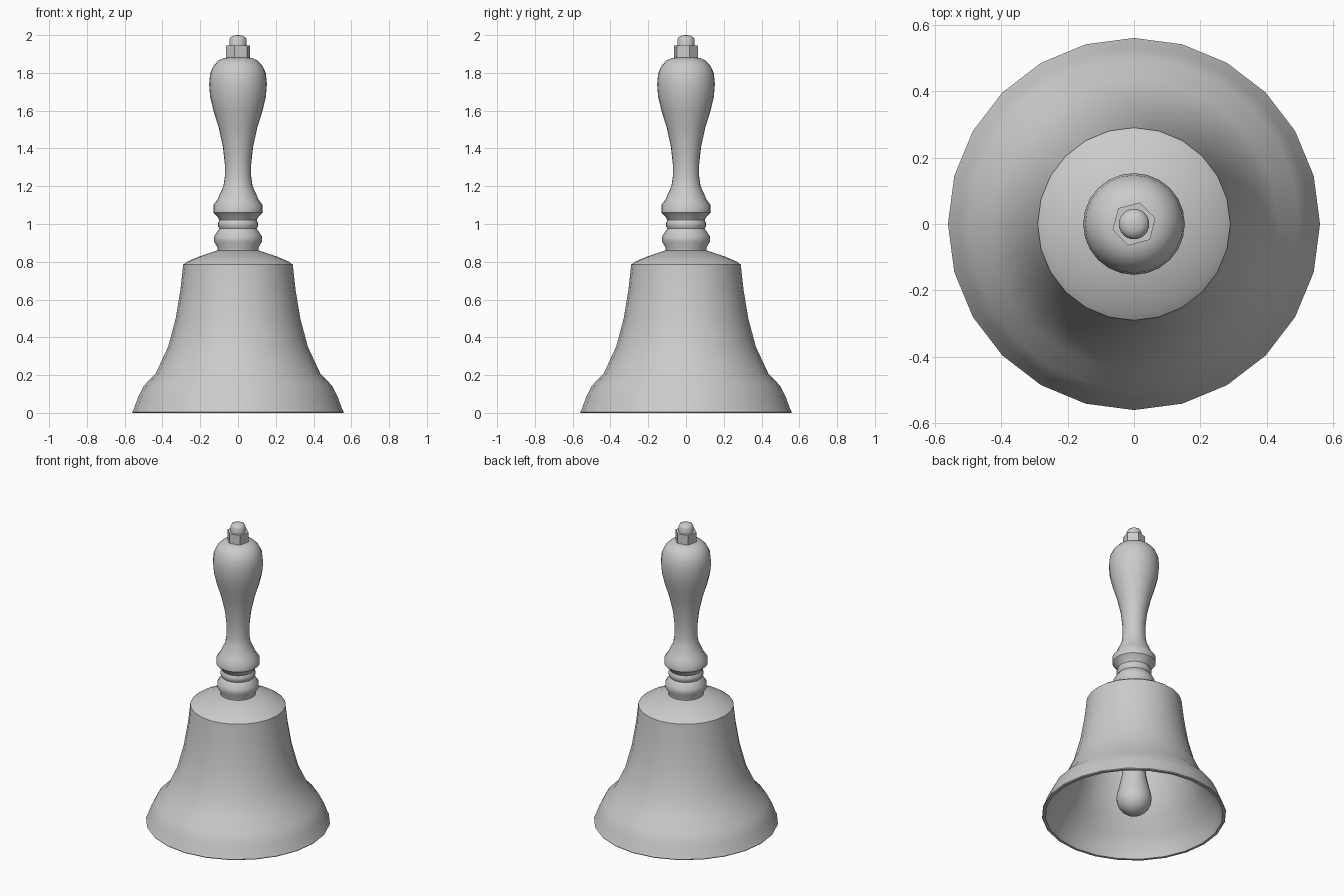
import bpy, bmesh, math

def lathe(name, profile, sides=24, turn=0.0, angle=40):
    """Revolve (radius, z) points about the z axis; zero radius makes a pole."""
    bm = bmesh.new()
    rings = []
    for r, z in profile:
        if r == 0:
            rings.append([bm.verts.new((0, 0, z))] * sides)
        else:
            rings.append([bm.verts.new((r * math.cos(turn + math.tau * i / sides),
                                        r * math.sin(turn + math.tau * i / sides), z))
                          for i in range(sides)])
    for a, b in zip(rings, rings[1:]):
        for i in range(sides):
            j = (i + 1) % sides
            bm.faces.new(list(dict.fromkeys((a[i], a[j], b[j], b[i]))))
    bmesh.ops.recalc_face_normals(bm, faces=bm.faces)
    mesh = bpy.data.meshes.new(name)
    bm.to_mesh(mesh)
    bm.free()
    obj = bpy.data.objects.new(name, mesh)
    bpy.context.collection.objects.link(obj)
    bpy.ops.object.select_all(action='DESELECT')
    obj.select_set(True)
    bpy.context.view_layer.objects.active = obj
    bpy.ops.object.shade_smooth_by_angle(angle=math.radians(angle))
    return obj

# Flared bell: outer wall from crown to rim, then back up the inner wall
lathe("bell", [
    (0, 0.865), (0.11, 0.86), (0.20, 0.83), (0.27, 0.80), (0.29, 0.785), (0.292, 0.765),
    (0.305, 0.65), (0.33, 0.50), (0.37, 0.35), (0.435, 0.21), (0.497, 0.145),
    (0.53, 0.08), (0.55, 0.025), (0.56, 0.005), (0.557, 0), (0.54, 0),
    (0.52, 0.06), (0.485, 0.125), (0.418, 0.205), (0.352, 0.34), (0.312, 0.49),
    (0.287, 0.65), (0.273, 0.765), (0.20, 0.81), (0, 0.845)])

# Turned handle with two beads at the foot
lathe("handle", [
    (0, 0.845), (0.108, 0.845), (0.108, 0.875), (0.126, 0.905), (0.126, 0.935),
    (0.106, 0.965), (0.098, 0.975), (0.106, 0.99), (0.106, 1.005), (0.098, 1.02),
    (0.106, 1.035), (0.131, 1.06), (0.131, 1.10), (0.108, 1.13), (0.096, 1.16),
    (0.077, 1.20), (0.07, 1.25), (0.07, 1.32), (0.08, 1.41), (0.102, 1.51),
    (0.13, 1.60), (0.147, 1.67), (0.153, 1.74), (0.147, 1.80), (0.128, 1.84),
    (0.103, 1.866), (0.07, 1.88), (0, 1.882)])

# Hexagonal nut and round bolt end
lathe("nut", [(0, 1.87), (0.067, 1.87), (0.067, 1.945), (0, 1.945)],
      sides=6, turn=math.radians(15))
lathe("bolt_end", [(0, 1.93), (0.046, 1.93), (0.046, 1.975), (0.038, 1.99),
                   (0.022, 1.998), (0, 2.0)])

# Pear-shaped clapper hanging inside
ball = [(0.107 * math.sin(math.radians(a)), 0.11 - 0.107 * math.cos(math.radians(a)))
        for a in range(15, 106, 15)]
lathe("clapper", [(0, 0.003)] + ball + [
    (0.09, 0.195), (0.076, 0.26), (0.066, 0.34), (0.055, 0.50),
    (0.045, 0.70), (0.045, 0.84), (0, 0.84)])
